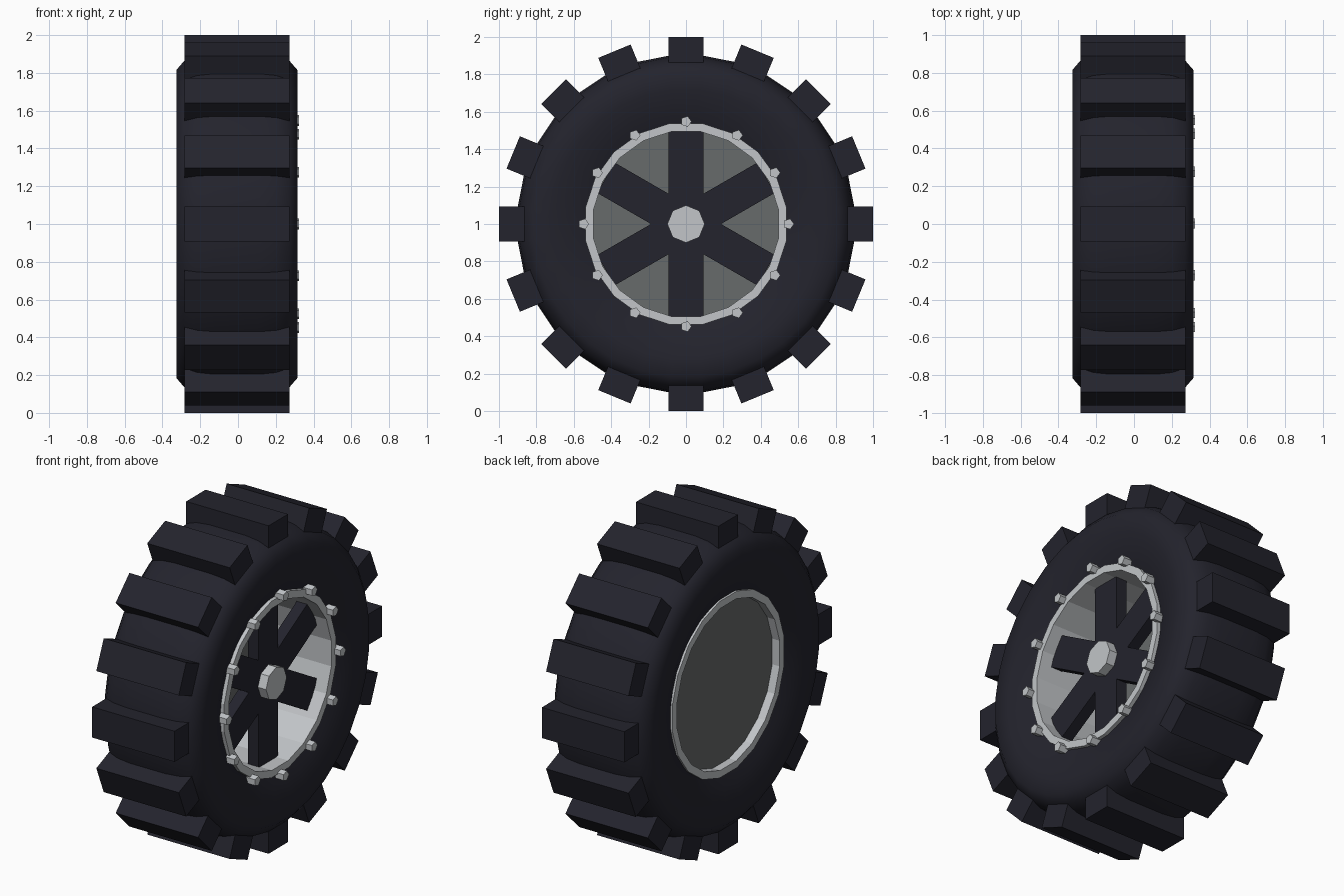
import bpy, bmesh, math
from mathutils import Matrix, Vector

cube = bpy.data.objects.get("Cube")
if cube:
    bpy.data.objects.remove(cube, do_unlink=True)

CENTRE = Vector((-0.006, 0, 1))


def material(name, rgb):
    mat = bpy.data.materials.new(name)
    mat.use_nodes = True
    mat.diffuse_color = (*rgb, 1)
    bsdf = next(n for n in mat.node_tree.nodes if n.type == 'BSDF_PRINCIPLED')
    bsdf.inputs["Base Color"].default_value = (*rgb, 1)
    return mat


rubber = material("black_rubber", (0.017, 0.017, 0.026))
steel = material("light_steel", (0.54, 0.56, 0.58))
plate = material("dark_grey_plate", (0.135, 0.145, 0.145))


def finish(bm, name, mat):
    bmesh.ops.recalc_face_normals(bm, faces=bm.faces)
    mesh = bpy.data.meshes.new(name)
    bm.to_mesh(mesh)
    bm.free()
    mesh.materials.append(mat)
    obj = bpy.data.objects.new(name, mesh)
    obj.location = CENTRE
    bpy.context.collection.objects.link(obj)
    return obj


def lathe(name, profile, sides, mat):
    """Spin a closed (x, radius) profile round the axle."""
    bm = bmesh.new()
    rings = []
    for i in range(sides):
        a = math.tau * (i + 0.5) / sides
        rings.append([bm.verts.new((x, r * math.sin(a), r * math.cos(a)))
                      for x, r in profile])
    n = len(profile)
    for i in range(sides):
        p, q = rings[i], rings[(i + 1) % sides]
        for j in range(n):
            k = (j + 1) % n
            bm.faces.new((p[j], p[k], q[k], q[j]))
    return finish(bm, name, mat)


def add_cylinder(bm, x0, x1, radius, sides, y=0, z=0):
    place = (Matrix.Translation(((x0 + x1) / 2, y, z))
             @ Matrix.Rotation(math.pi / 2, 4, 'Y'))
    bmesh.ops.create_cone(bm, cap_ends=True, segments=sides, radius1=radius,
                          radius2=radius, depth=x1 - x0, matrix=place)


def radial_boxes(name, count, x0, x1, r0, r1, width, mat):
    """Boxes fanned evenly round the axle."""
    bm = bmesh.new()
    for i in range(count):
        place = (Matrix.Rotation(math.tau * i / count, 4, 'X')
                 @ Matrix.Translation(((x0 + x1) / 2, 0, (r0 + r1) / 2))
                 @ Matrix.Diagonal((x1 - x0, width, r1 - r0, 1)))
        bmesh.ops.create_cube(bm, size=1, matrix=place)
    return finish(bm, name, mat)


# Tyre carcass: half section mirrored across the centre plane
half = [(0.12, 0.905), (0.21, 0.895), (0.275, 0.872), (0.32, 0.82),
        (0.318, 0.72), (0.295, 0.61), (0.262, 0.53)]
section = half + [(-x, r) for x, r in reversed(half)]
tyre = lathe("tyre", section, 32, rubber)
bpy.ops.object.select_all(action='DESELECT')
tyre.select_set(True)
bpy.context.view_layer.objects.active = tyre
bpy.ops.object.shade_smooth_by_angle(angle=math.radians(60))

# Tread blocks
radial_boxes("tread_blocks", 16, -0.278, 0.278, 0.8, 1.0, 0.187, rubber)

# Rim barrel with narrow flat lips
lathe("rim", [(-0.28, 0.545), (0.29, 0.545), (0.29, 0.5), (-0.28, 0.5)],
      20, steel)

# Backing disc closing the inner side
bm = bmesh.new()
add_cylinder(bm, -0.23, -0.2, 0.51, 40)
finish(bm, "backing_disc", plate)

# Spokes and hub cap
radial_boxes("spokes", 6, 0.14, 0.21, 0.0, 0.495, 0.187, rubber)
bm = bmesh.new()
add_cylinder(bm, 0.12, 0.265, 0.1, 8)
finish(bm, "hub_cap", steel)

# Rim bolts
bm = bmesh.new()
for i in range(12):
    a = math.tau * i / 12
    add_cylinder(bm, 0.27, 0.33, 0.03, 5,
                 0.548 * math.sin(a), 0.548 * math.cos(a))
finish(bm, "rim_bolts", steel)
